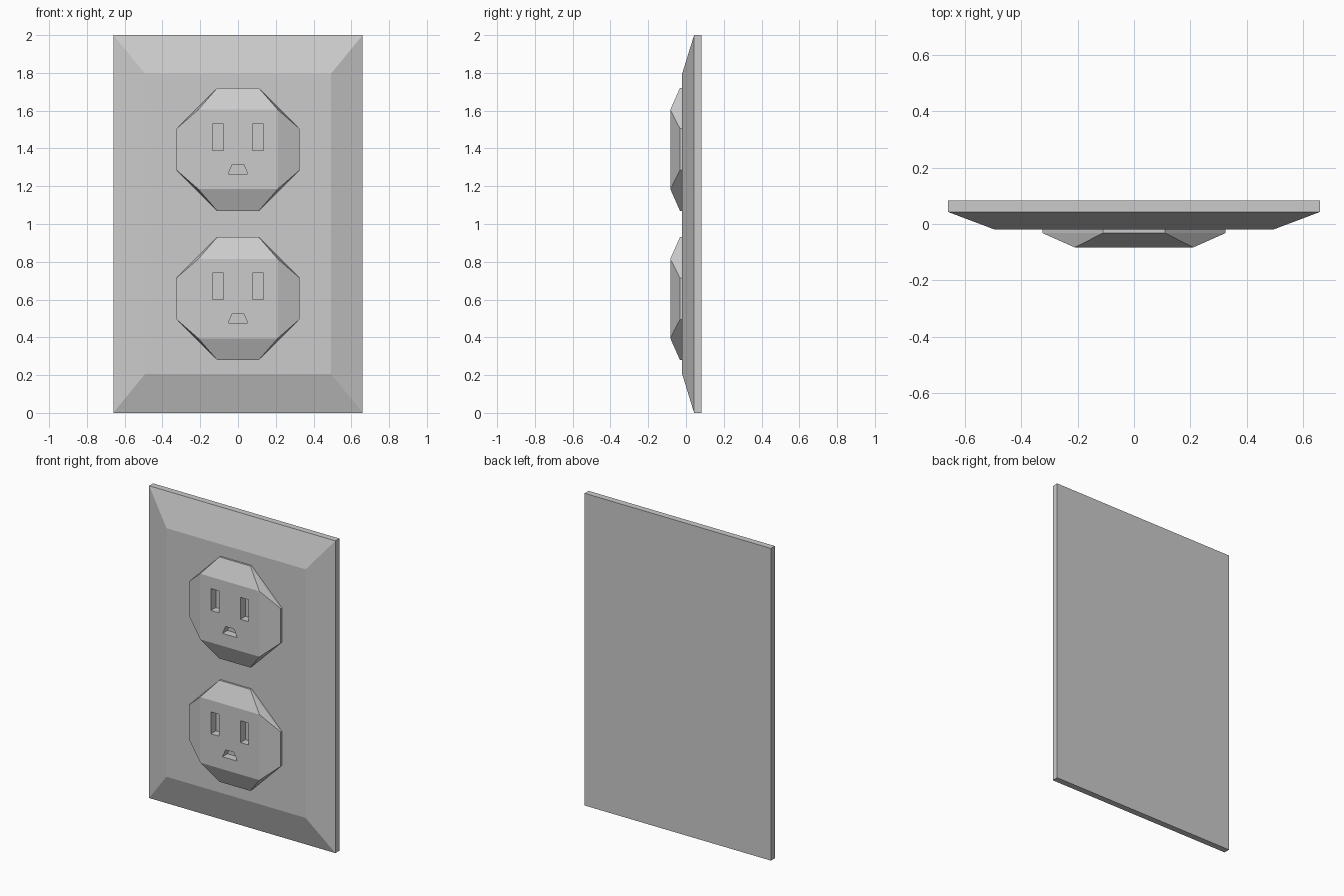
import bpy, bmesh

if "Cube" in bpy.data.objects:
    bpy.data.objects.remove(bpy.data.objects["Cube"])

# One grey plastic for everything
plastic = bpy.data.materials.new("grey_plastic")
plastic.diffuse_color = (0.6, 0.6, 0.6, 1)
plastic.use_nodes = True
plastic.node_tree.nodes["Principled BSDF"].inputs["Base Color"].default_value = plastic.diffuse_color


def make_object(name, bm):
    bmesh.ops.recalc_face_normals(bm, faces=bm.faces)
    mesh = bpy.data.meshes.new(name)
    bm.to_mesh(mesh)
    bm.free()
    mesh.materials.append(plastic)
    obj = bpy.data.objects.new(name, mesh)
    bpy.context.collection.objects.link(obj)
    return obj


def add_loft(bm, sections):
    """Join (outline, y) sections of equal point count, front to back, with end caps."""
    rings = [[bm.verts.new((x, y, z)) for x, z in outline] for outline, y in sections]
    n = len(rings[0])
    for a, b in zip(rings, rings[1:]):
        for i in range(n):
            j = (i + 1) % n
            bm.faces.new((a[i], a[j], b[j], b[i]))
    bm.faces.new(rings[0])
    bm.faces.new(rings[-1])


def rect(x0, x1, z0, z1):
    return [(x0, z0), (x1, z0), (x1, z1), (x0, z1)]


# Wall plate with bevelled front border
bm = bmesh.new()
outer = rect(-0.66, 0.66, 0, 2)
add_loft(bm, [(rect(-0.493, 0.493, 0.205, 1.797), -0.02), (outer, 0.043), (outer, 0.083)])
make_object("wall_plate", bm)

FRONT, RIM, BACK = -0.083, -0.032, 0.0
R, C, S = 0.325, 0.11, 0.21   # octagon half width, octagon corner, front square half width


def receptacle(name, cz):
    # Octagonal body: each front square corner serves two octagon corners
    octagon = [(C, -R), (R, -C), (R, C), (C, R), (-C, R), (-R, C), (-R, -C), (-C, -R)]
    bm = bmesh.new()
    square = [(S if x > 0 else -S, S if z > 0 else -S) for x, z in octagon]
    add_loft(bm, [([(x, z + cz) for x, z in outline], y)
                  for outline, y in ((square, FRONT), (octagon, RIM), (octagon, BACK))])
    bmesh.ops.remove_doubles(bm, verts=bm.verts, dist=1e-5)
    body = make_object(name, bm)

    # Two blade slots and the ground hole
    bm = bmesh.new()
    holes = [rect(s * 0.105 - 0.029, s * 0.105 + 0.029, cz - 0.005, cz + 0.135) for s in (-1, 1)]
    holes.append([(-0.052, cz - 0.13), (0.052, cz - 0.13), (0.03, cz - 0.08), (-0.03, cz - 0.08)])
    for hole in holes:
        add_loft(bm, [(hole, FRONT - 0.05), (hole, FRONT + 0.05)])
    cutter = make_object(name + "_slot_cutter", bm)
    cutter.hide_render = True
    cutter.hide_set(True)
    cut = body.modifiers.new("slots", 'BOOLEAN')
    cut.operation = 'DIFFERENCE'
    cut.solver = 'EXACT'
    cut.object = cutter


receptacle("upper_receptacle", 1.395)
receptacle("lower_receptacle", 0.605)
